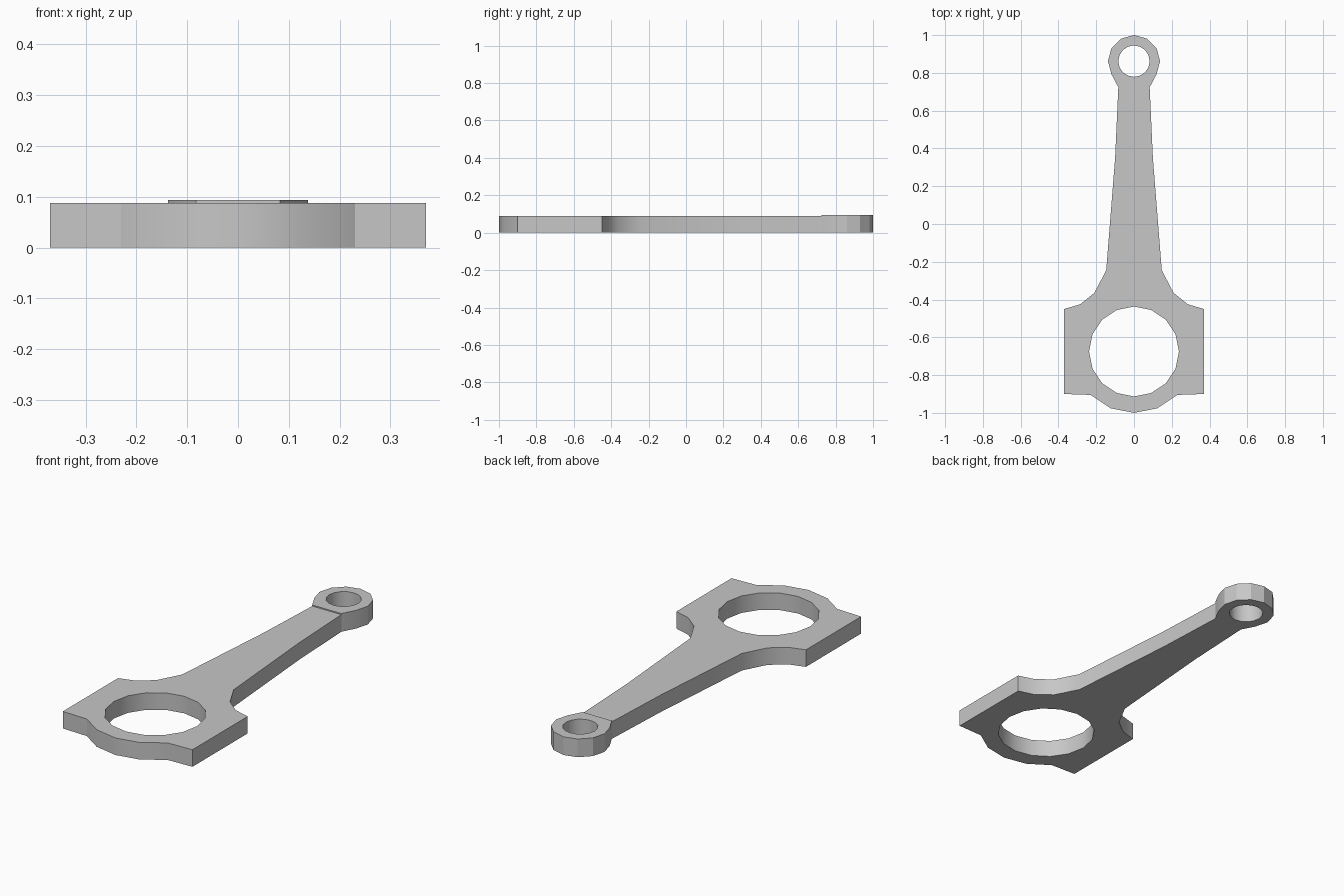
import bpy
import bmesh
from math import sin, cos, pi, radians

cube = bpy.data.objects.get("Cube")
if cube:
    bpy.data.objects.remove(cube, do_unlink=True)

steel = bpy.data.materials.new("grey steel")
steel.use_nodes = True
grey = (0.57, 0.57, 0.57, 1)
steel.diffuse_color = grey
steel.node_tree.nodes["Principled BSDF"].inputs["Base Color"].default_value = grey

BIG_Y, EYE_Y, JOIN_Y = -0.675, 0.862, 0.724


def arc(cy, radius, sides, first, last):
    """Points of a regular polygon, counted counter-clockwise from its lowest corner."""
    angles = [2 * pi * i / sides for i in range(first, last + 1)]
    return [(radius * sin(a), cy - radius * cos(a)) for a in angles]


def mirrored(half):
    """Close a right-hand outline, running bottom to top, across x = 0."""
    return half + [(-x, y) for x, y in reversed(half) if x > 1e-4]


def plate(name, outline, hole, height, open_y=None):
    bm = bmesh.new()
    edges = []
    for loop in (outline, hole):
        verts = [bm.verts.new((x, y, 0)) for x, y in loop]
        edges += [bm.edges.new((verts[i - 1], v)) for i, v in enumerate(verts)]
    bmesh.ops.triangle_fill(bm, use_beauty=True, use_dissolve=False, edges=edges)
    top = bmesh.ops.extrude_face_region(bm, geom=bm.faces[:], use_keep_orig=True)
    moved = [g for g in top["geom"] if isinstance(g, bmesh.types.BMVert)]
    bmesh.ops.translate(bm, verts=moved, vec=(0, 0, height))
    bmesh.ops.recalc_face_normals(bm, faces=bm.faces[:])
    # Leave the hidden joint open
    if open_y is not None:
        hidden = [f for f in bm.faces
                  if all(abs(v.co.y - open_y) < 1e-4 for v in f.verts)]
        bmesh.ops.delete(bm, geom=hidden, context='FACES_ONLY')
    # Smooth gentle curves, keep rims and corners sharp
    for f in bm.faces:
        f.smooth = True
    for e in bm.edges:
        e.smooth = e.calc_face_angle(pi) < radians(28)
    mesh = bpy.data.meshes.new(name)
    bm.to_mesh(mesh)
    bm.free()
    mesh.materials.append(steel)
    obj = bpy.data.objects.new(name, mesh)
    bpy.context.collection.objects.link(obj)
    return obj


# Tapered shank with the square-shouldered big end
shoulders = [(0.37, -0.9), (0.37, -0.45), (0.285, -0.425), (0.21, -0.365),
             (0.147, -0.245), (0.1, 0.35), (0.083, JOIN_Y)]
body = mirrored(arc(BIG_Y, 0.325, 16, 0, 2) + shoulders)
plate("rod_body", body, arc(BIG_Y, 0.238, 16, 0, 15), 0.088, JOIN_Y)

# Slightly taller small end eye
eye = mirrored([(0.083, JOIN_Y)] + arc(EYE_Y, 0.138, 12, 2, 6))
plate("small_end_eye", eye, arc(EYE_Y, 0.083, 16, 0, 15), 0.094)
